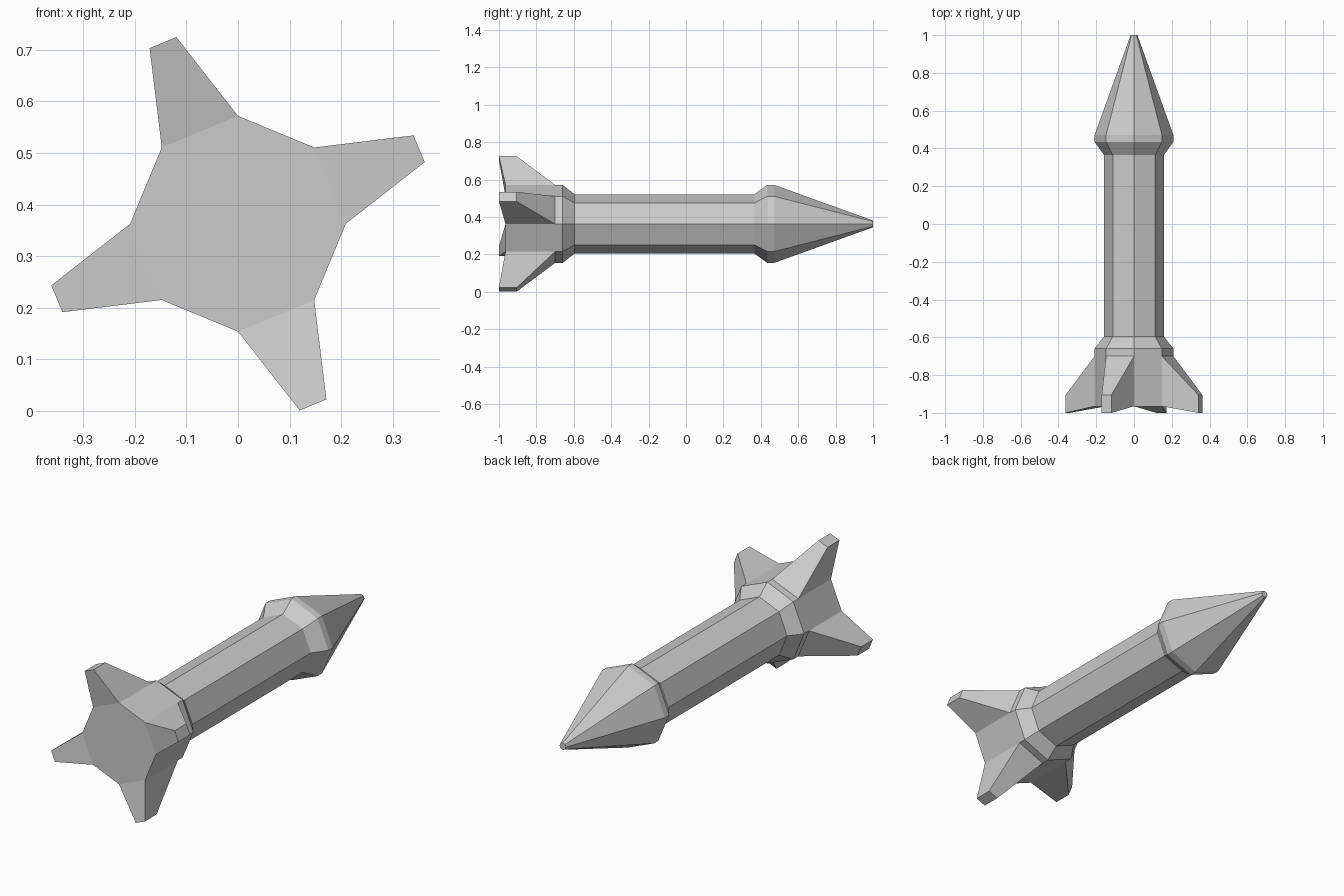
import bpy, bmesh
from math import cos, sin, pi
from mathutils import Vector

cube = bpy.data.objects.get("Cube")
if cube:
    bpy.data.objects.remove(cube)

SIDES = 8
AXIS_Z = 0.363
FIN_RADIUS, FIN_HALF_WIDTH = 0.38, 0.028
FIN_BACK, FIN_FRONT = -1.0, -0.905

grey = bpy.data.materials.new("light grey")
grey.use_nodes = True
colour = (0.6, 0.6, 0.6, 1)
grey.diffuse_color = colour
grey.node_tree.nodes["Principled BSDF"].inputs["Base Color"].default_value = colour

# Fuselage profile from tail to nose tip: (y, radius)
profile = [(-0.965, 0.209), (-0.70, 0.209), (-0.66, 0.209), (-0.595, 0.158),
           (0.365, 0.158), (0.435, 0.209), (0.47, 0.209), (1.0, 0.018)]

bm = bmesh.new()


def ring(y, radius):
    angles = [2 * pi * i / SIDES for i in range(SIDES)]
    return [bm.verts.new((radius * cos(a), y, AXIS_Z + radius * sin(a))) for a in angles]


# Octagonal hull, closed at tail and tip
rings = [ring(y, r) for y, r in profile]
bands = []
for a, b in zip(rings, rings[1:]):
    bands.append([bm.faces.new((a[i], a[(i + 1) % SIDES], b[(i + 1) % SIDES], b[i]))
                  for i in range(SIDES)])
bm.faces.new(rings[0])
bm.faces.new(rings[-1])

# Four swept fins pulled out of every other tail panel
for i in range(0, SIDES, 2):
    angle = 2 * pi * (i + 0.5) / SIDES
    out = Vector((cos(angle), 0, sin(angle)))
    side = Vector((-sin(angle), 0, cos(angle)))
    centre = Vector((0, 0, AXIS_Z))
    tip = bmesh.ops.extrude_discrete_faces(bm, faces=[bands[0][i]])["faces"][0]
    for v in tip.verts:
        sign = 1 if (v.co - centre).dot(side) > 0 else -1
        y = FIN_BACK if v.co.y < -0.8 else FIN_FRONT
        v.co = centre + out * FIN_RADIUS + side * sign * FIN_HALF_WIDTH + Vector((0, y, 0))

bmesh.ops.recalc_face_normals(bm, faces=bm.faces)
mesh = bpy.data.meshes.new("rocket_hull")
bm.to_mesh(mesh)
bm.free()
mesh.materials.append(grey)
hull = bpy.data.objects.new("rocket_hull_with_fins", mesh)
bpy.context.collection.objects.link(hull)
